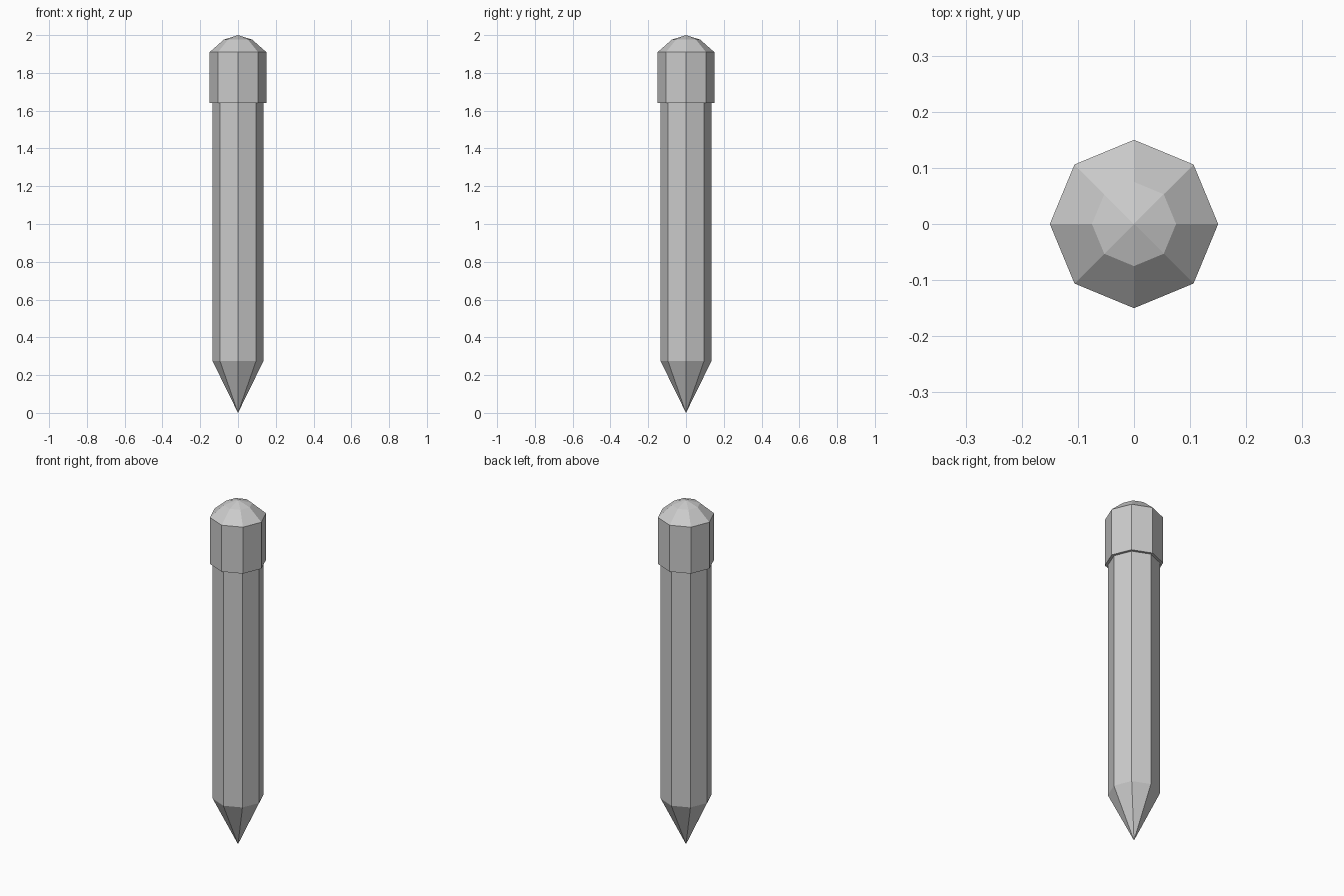
import bpy, bmesh
from math import cos, sin, pi

if "Cube" in bpy.data.objects:
    bpy.data.objects.remove(bpy.data.objects["Cube"])

SIDES = 8


def lathe(name, profile):
    """Revolve (radius, z) points into an eight-sided flat-shaded part."""
    bm = bmesh.new()
    rings = []
    for r, z in profile:
        if r == 0:
            rings.append([bm.verts.new((0, 0, z))] * SIDES)
        else:
            rings.append([bm.verts.new((r * cos(2 * pi * i / SIDES),
                                        r * sin(2 * pi * i / SIDES), z))
                          for i in range(SIDES)])
    for low, high in zip(rings, rings[1:]):
        for i in range(SIDES):
            j = (i + 1) % SIDES
            corners = [low[i], low[j], high[j], high[i]]
            bm.faces.new(list(dict.fromkeys(corners)))
    bmesh.ops.recalc_face_normals(bm, faces=bm.faces)
    mesh = bpy.data.meshes.new(name)
    bm.to_mesh(mesh)
    bm.free()
    obj = bpy.data.objects.new(name, mesh)
    bpy.context.collection.objects.link(obj)
    return obj


# Sharpened point and straight shaft
lathe("shaft", [(0, 0), (0.135, 0.275), (0.135, 1.64)])

# Wider end cap with an underside lip and a faceted dome
lathe("end_cap", [(0.135, 1.64), (0.15, 1.64), (0.15, 1.91), (0.075, 1.976), (0, 2.0)])
